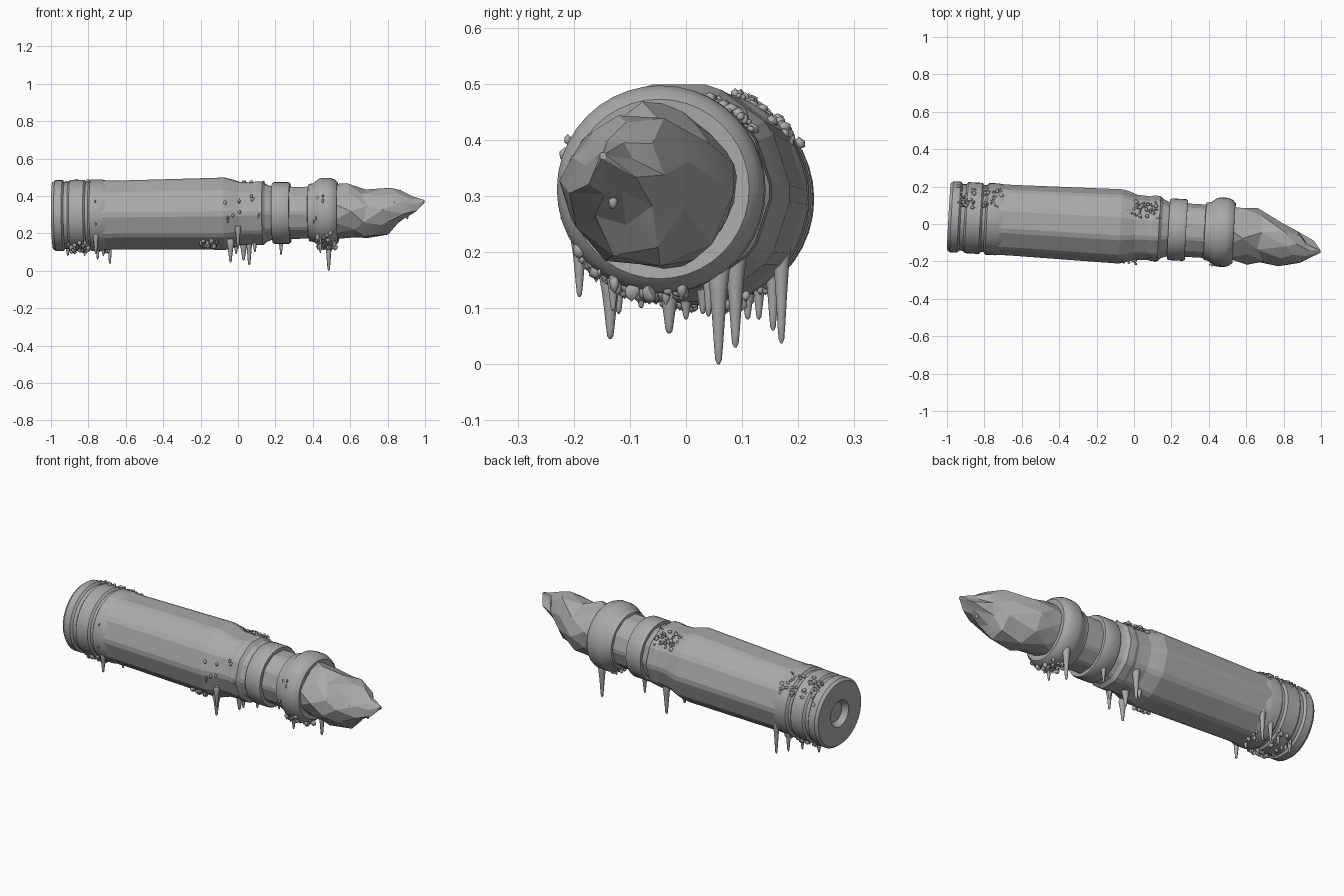
import bpy, bmesh, random
from math import sin, cos, pi, radians
from mathutils import Vector

random.seed(7)
if "Cube" in bpy.data.objects:
    bpy.data.objects.remove(bpy.data.objects["Cube"], do_unlink=True)

grey = bpy.data.materials.new("frosted grey")
grey.use_nodes = True
COLOUR = (0.4, 0.4, 0.4, 1)
grey.diffuse_color = COLOUR
grey.node_tree.nodes["Principled BSDF"].inputs["Base Color"].default_value = COLOUR


def axis_point(x, r, a):
    """Point at radius r and angle a around the slightly tilted long axis."""
    dy, dz = r * cos(a), r * sin(a)
    return Vector((x + 0.057 * dy - 0.012 * dz,
                   -0.017 - 0.057 * x + dy, 0.306 + 0.012 * x + dz))


def bridge(bm, rows):
    """Skin a list of vertex rings and cap both ends."""
    rings = [[bm.verts.new(p) for p in row] for row in rows]
    n = len(rings[0])
    for a, b in zip(rings, rings[1:]):
        for i in range(n):
            j = (i + 1) % n
            bm.faces.new((a[i], a[j], b[j], b[i]))
    bm.faces.new(rings[0][::-1])
    bm.faces.new(rings[-1])


def finish(name, bm, angle):
    bmesh.ops.recalc_face_normals(bm, faces=bm.faces)
    mesh = bpy.data.meshes.new(name)
    bm.to_mesh(mesh)
    bm.free()
    mesh.materials.append(grey)
    ob = bpy.data.objects.new(name, mesh)
    bpy.context.collection.objects.link(ob)
    bpy.ops.object.select_all(action='DESELECT')
    ob.select_set(True)
    bpy.context.view_layer.objects.active = ob
    bpy.ops.object.shade_smooth_by_angle(angle=radians(angle))
    return ob


def turned(name, profile, angles, smooth=30):
    bm = bmesh.new()
    bridge(bm, [[axis_point(x, r, a) for a in angles] for x, r in profile])
    return finish(name, bm, smooth)


ROUND = [2 * pi * i / 40 for i in range(40)]
# ten broad flats with narrow bevelled corners
FLATS = [radians(36 * k + d) for k in range(10) for d in (-4, 4)]

# Base with a recessed primer and two grooves
turned("case_base", [(-0.96, 0.055), (-0.985, 0.072), (-0.99, 0.074), (-0.99, 0.178),
                     (-0.975, 0.19), (-0.935, 0.19), (-0.925, 0.178), (-0.905, 0.178),
                     (-0.895, 0.19), (-0.82, 0.19), (-0.81, 0.179), (-0.795, 0.179),
                     (-0.785, 0.192), (-0.73, 0.192), (-0.69, 0.182), (-0.65, 0.15)], ROUND)

# Faceted body, shoulder and neck
turned("case_body", [(-0.73, 0.19), (-0.66, 0.189), (-0.07, 0.199), (-0.03, 0.188),
                     (0.01, 0.174), (0.08, 0.17), (0.1, 0.176), (0.135, 0.174),
                     (0.15, 0.158), (0.19, 0.143), (0.43, 0.143)], FLATS, 15)

# Neck band and flared mouth
turned("neck_band", [(0.185, 0.13), (0.185, 0.16), (0.195, 0.165), (0.27, 0.165),
                     (0.28, 0.16), (0.28, 0.13)], ROUND)
turned("mouth_ring", [(0.375, 0.13), (0.38, 0.153), (0.405, 0.157), (0.435, 0.181),
                      (0.455, 0.185), (0.495, 0.185), (0.52, 0.175), (0.535, 0.16),
                      (0.53, 0.1)], ROUND, 40)

# Rough ice crystal: x, y range, z range of each irregular section
sections = [(0.50, -0.19, 0.10, 0.165, 0.46), (0.60, -0.205, 0.095, 0.162, 0.46),
            (0.68, -0.215, 0.075, 0.168, 0.44), (0.79, -0.22, 0.01, 0.195, 0.45),
            (0.87, -0.205, -0.04, 0.25, 0.425), (0.94, -0.18, -0.09, 0.305, 0.40),
            (0.998, -0.154, -0.142, 0.365, 0.378)]
rows = []
for k, (x, y0, y1, z0, z1) in enumerate(sections):
    last = k == len(sections) - 1
    row = []
    for i in range(9):
        a = 2 * pi * (i + 0.45 * (k % 2)) / 9
        f = 1 if last else random.uniform(0.9, 1.1)
        dx = 0 if last or k == 0 else random.uniform(-0.025, 0.025)
        row.append(Vector((x + dx, (y0 + y1) / 2 + f * cos(a) * (y1 - y0) / 2,
                           (z0 + z1) / 2 + f * sin(a) * (z1 - z0) / 2)))
    rows.append(row)
bm = bmesh.new()
bridge(bm, rows)
bmesh.ops.triangulate(bm, faces=bm.faces)
finish("ice_crystal", bm, 14)

# Hanging icicles: x, y, top z, tip z, thickness
icicles = [(0.485, 0.058, 0.20, 0.0, 0.017), (0.06, 0.088, 0.22, 0.03, 0.017),
           (0.23, 0.04, 0.19, 0.085, 0.012), (-0.04, -0.135, 0.17, 0.045, 0.016),
           (0.03, -0.03, 0.16, 0.055, 0.017), (0.0, -0.19, 0.24, 0.12, 0.013),
           (0.09, -0.08, 0.17, 0.10, 0.012), (-0.01, 0.03, 0.15, 0.09, 0.012),
           (-0.685, 0.17, 0.25, 0.037, 0.015), (-0.75, 0.155, 0.21, 0.06, 0.014),
           (-0.82, 0.13, 0.17, 0.08, 0.012), (-0.91, 0.11, 0.16, 0.08, 0.013),
           (-0.76, -0.12, 0.21, 0.09, 0.014), (-0.72, 0.0, 0.13, 0.08, 0.011),
           (0.44, -0.13, 0.17, 0.095, 0.011)]
bm = bmesh.new()
for x, y, top, tip, r in icicles:
    shape = [(0, 0.9), (0.12, 1.3), (0.35, 0.95), (0.6, 0.7), (0.85, 0.48), (0.96, 0.36), (1, 0.12)]
    bridge(bm, [[Vector((x + r * f * cos(a), y + r * f * sin(a), top + (tip - top) * t))
                 for a in ROUND[::4]] for t, f in shape])
finish("icicles", bm, 60)


def frost(name, clusters, sizes, aspect=1.0):
    """Scatter small lumps over patches: x, angle, spreads, radius, count."""
    bm = bmesh.new()
    for x, a, sx, sa, r, count in clusters:
        for _ in range(count):
            ang = radians(a + random.uniform(-sa, sa))
            p = axis_point(x + random.uniform(-sx, sx), r + random.uniform(-0.003, 0.009), ang)
            size = random.uniform(*sizes)
            made = bmesh.ops.create_icosphere(bm, subdivisions=1, radius=size)["verts"]
            grow = Vector((random.uniform(0.6, 1.4), random.uniform(0.6, 1.4), aspect))
            for v in made:
                v.co = v.co * grow * random.uniform(0.85, 1.15) + p
    return finish(name, bm, 60)


# Frost clumps on the upper rear, shoulder and underside
frost("upper_frost", [(-0.9, 52, 0.05, 22, 0.186, 40), (-0.76, 52, 0.05, 22, 0.188, 35),
                      (0.05, 56, 0.09, 17, 0.174, 45)], (0.005, 0.012))
frost("lower_frost", [(-0.85, -112, 0.06, 20, 0.188, 45), (-0.15, -125, 0.045, 9, 0.194, 25),
                      (0.47, -110, 0.05, 35, 0.182, 55), (-0.8, -70, 0.12, 20, 0.188, 25)],
      (0.005, 0.012), 1.5)

# Loose drops clinging to the sides
frost("drops", [(-0.06, 175, 0.09, 22, 0.19, 6), (-0.72, 170, 0.04, 25, 0.186, 4),
                (0.45, 185, 0.04, 40, 0.18, 6), (0.1, 170, 0.04, 30, 0.172, 4)],
      (0.005, 0.009), 1.6)
bm = bmesh.new()
for p in ((0.905, -0.13, 0.29), (0.84, -0.2, 0.36), (0.81, -0.03, 0.34)):
    made = bmesh.ops.create_icosphere(bm, subdivisions=2, radius=0.008)["verts"]
    for v in made:
        v.co = v.co * Vector((1, 1, 1.7)) + Vector(p)
finish("crystal_drops", bm, 60)
